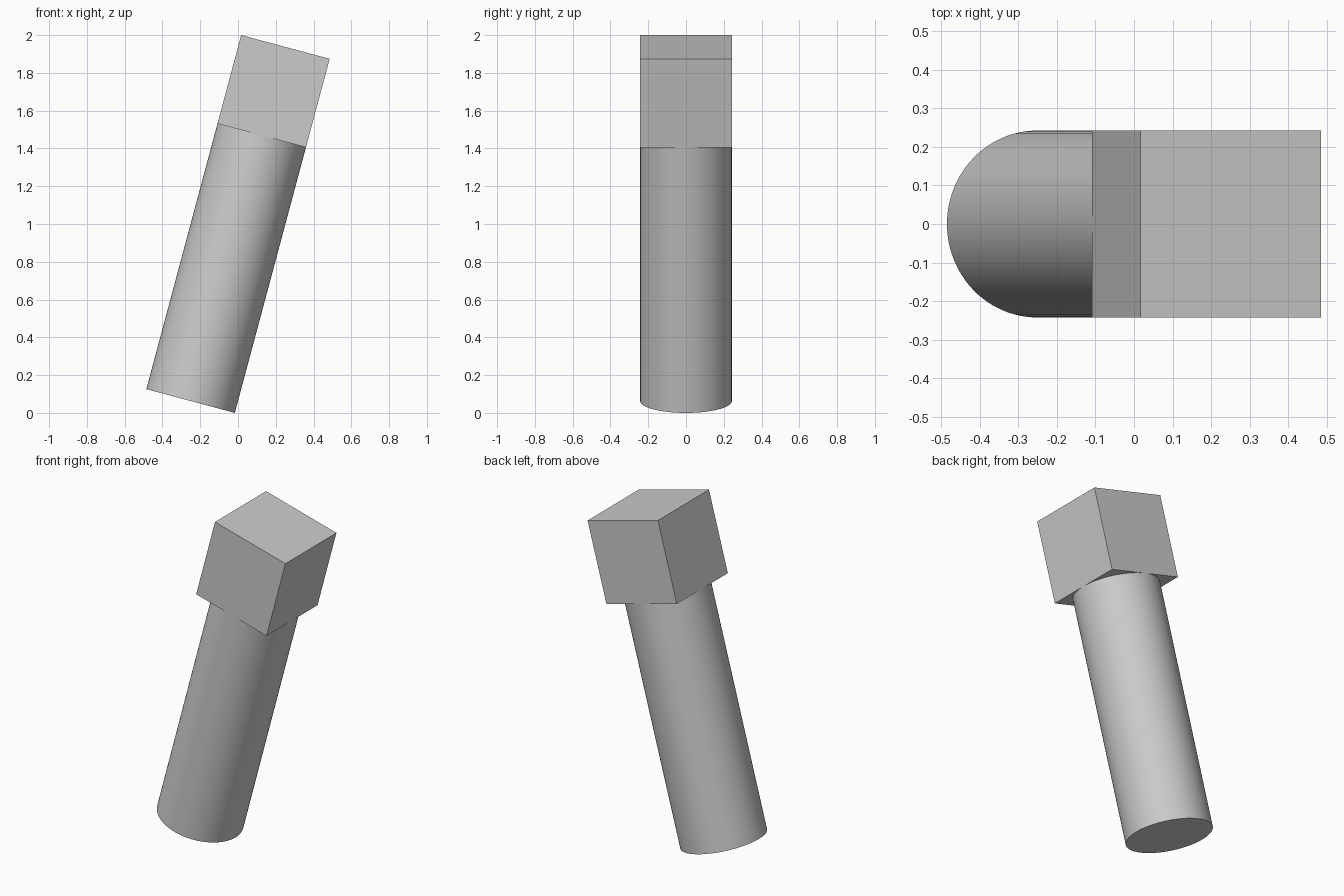
import bpy
import math
from mathutils import Matrix, Vector

default_cube = bpy.data.objects.get("Cube")
if default_cube:
    bpy.data.objects.remove(default_cube, do_unlink=True)

# Proportions: a cube head on a round shaft three head-widths long
TILT = math.radians(15)
WIDTH = 2 / (4 * math.cos(TILT) + math.sin(TILT))
SHAFT = 3 * WIDTH
LEAN = Matrix.Rotation(TILT, 4, "Y")

grey = bpy.data.materials.new("light_grey")
grey.use_nodes = True
colour = (0.6, 0.6, 0.6, 1)
grey.diffuse_color = colour
grey.node_tree.nodes["Principled BSDF"].inputs["Base Color"].default_value = colour


def place(name, along):
    """Name the new part and set it at a distance along the leaning axis."""
    part = bpy.context.object
    part.name = name
    part.data.materials.append(grey)
    part.location = Vector((0, 0, 1)) + LEAN @ Vector((0, 0, along))
    part.rotation_euler = (0, TILT, 0)
    return part


# Round shaft
bpy.ops.mesh.primitive_cylinder_add(vertices=96, radius=WIDTH / 2, depth=SHAFT)
place("round_shaft", -WIDTH / 2)
bpy.ops.object.shade_smooth_by_angle(angle=math.radians(30))

# Square head
bpy.ops.mesh.primitive_cube_add(size=WIDTH)
place("square_head", SHAFT / 2)
